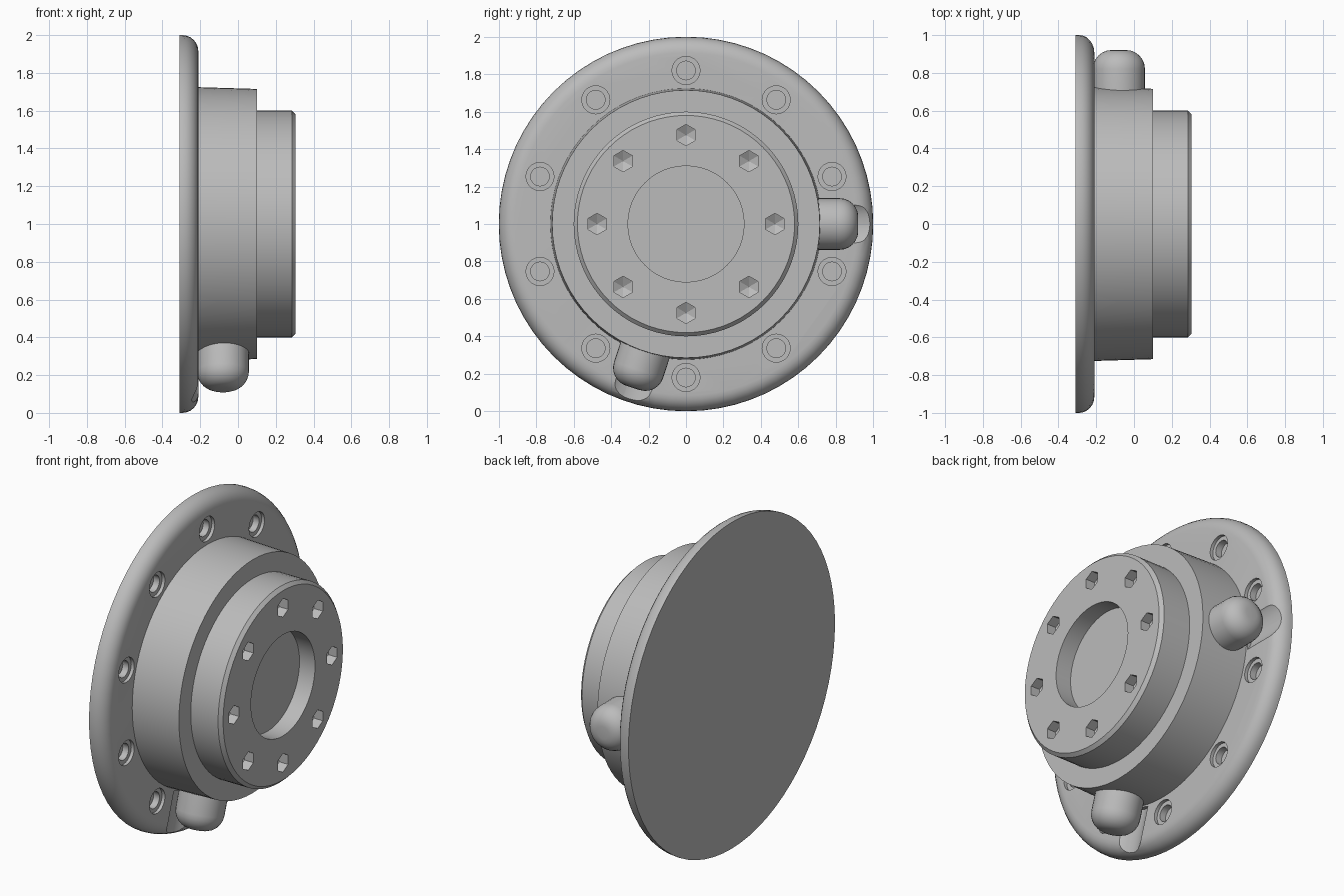
import bpy, bmesh, math
from mathutils import Matrix, Vector

if "Cube" in bpy.data.objects:
    bpy.data.objects.remove(bpy.data.objects["Cube"])

metal = bpy.data.materials.new("grey metal")
metal.use_nodes = True
GREY = (0.5, 0.5, 0.5, 1)
metal.diffuse_color = GREY
metal.node_tree.nodes["Principled BSDF"].inputs["Base Color"].default_value = GREY

CENTRE = Vector((0, 0, 1))
TURN = 2 * math.pi


def lathe(bm, profile, matrix, sides):
    """Revolve (radius, height) points around local z, then place the result."""
    rings = []
    for r, h in profile:
        count = sides if r > 0 else 1
        rings.append([bm.verts.new(matrix @ Vector((r * math.cos(TURN * i / sides),
                                                    r * math.sin(TURN * i / sides), h)))
                      for i in range(count)])
    for a, b in zip(rings, rings[1:]):
        for i in range(sides):
            j = (i + 1) % sides
            if len(a) == 1:
                bm.faces.new((a[0], b[j], b[i]))
            elif len(b) == 1:
                bm.faces.new((a[i], a[j], b[0]))
            else:
                bm.faces.new((a[i], a[j], b[j], b[i]))
    for ring in (rings[0], rings[-1]):
        if len(ring) > 1:
            bm.faces.new(ring)


def part(name, pieces):
    """Make one object from (profile, matrix, sides) pieces."""
    bm = bmesh.new()
    for profile, matrix, sides in pieces:
        lathe(bm, profile, matrix, sides)
    bmesh.ops.recalc_face_normals(bm, faces=bm.faces)
    mesh = bpy.data.meshes.new(name)
    bm.to_mesh(mesh)
    bm.free()
    mesh.materials.append(metal)
    obj = bpy.data.objects.new(name, mesh)
    bpy.context.collection.objects.link(obj)
    return obj


def activate(obj):
    bpy.ops.object.select_all(action='DESELECT')
    obj.select_set(True)
    bpy.context.view_layer.objects.active = obj


def cut(obj, cutter):
    mod = obj.modifiers.new("cut", 'BOOLEAN')
    mod.operation = 'DIFFERENCE'
    mod.solver = 'EXACT'
    mod.object = cutter
    activate(obj)
    bpy.ops.object.modifier_apply(modifier=mod.name)
    bpy.data.objects.remove(cutter)


def axial(x=0, radius=0, angle=0):
    """Local z along +x, offset around the main axis (angle from the top)."""
    offset = Vector((x, radius * math.sin(angle), radius * math.cos(angle)))
    return Matrix.Translation(CENTRE + offset) @ Matrix.Rotation(math.pi / 2, 4, 'Y')


def radial(angle, x):
    """Local z pointing outwards from the main axis (angle from the top)."""
    return (Matrix.Translation(CENTRE + Vector((x, 0, 0)))
            @ Matrix.Rotation(-angle, 4, 'X'))


def rounded(radius, top, fillet, steps=6):
    """Quarter-round shoulder ending at the given radius and height."""
    return [(radius - fillet + fillet * math.cos(a), top - fillet + fillet * math.sin(a))
            for a in (math.pi / 2 * i / steps for i in range(steps + 1))]


# Mounting flange with a rounded front edge
FACE = -0.21
flange = part("flange", [([(1, -0.31)] + rounded(1, FACE, 0.085), axial(), 72)])

# Stepped bolt holes around the flange
bolt_hole = [(0.075, 0.05), (0.075, -0.02), (0.05, -0.02), (0.05, -0.06)]
cut(flange, part("bolt_cutter", [(bolt_hole, axial(FACE, 0.82, TURN * i / 10), 20)
                                 for i in range(10)]))

# Shallow clearance grooves beside the ports
PORT_X = -0.08
port_angles = [math.radians(a) for a in (90, 198)]
cut(flange, part("groove_cutter", [([(0.165, 0.73), (0.165, 1.1)], radial(a, PORT_X), 32)
                                   for a in port_angles]))

# Main drum, slightly tapered
body = part("body", [([(0.725, -0.23), (0.715, 0.1)], axial(), 72)])

# Front hub with a chamfered rim, central bore and ring of pointed hex holes
hub = part("hub", [([(0.6, 0.08), (0.6, 0.285), (0.58, 0.305)], axial(), 72)])
hex_hole = [(0.057, 0.05), (0.057, -0.06), (0, -0.09)]
cut(hub, part("bore_cutter", [([(0.31, 0.4), (0.31, 0.2)], axial(), 48)]))
cut(hub, part("hex_cutter", [(hex_hole, axial(0.305, 0.475, TURN * i / 8), 6)
                             for i in range(8)]))

# Two domed side ports
ports = [part(name, [([(0.138, 0.6)] + rounded(0.138, 0.92, 0.1), radial(a, PORT_X), 32)])
         for name, a in zip(("left_port", "lower_port"), port_angles)]

for obj in [flange, body, hub] + ports:
    activate(obj)
    bpy.ops.object.shade_smooth_by_angle(angle=math.radians(30))
